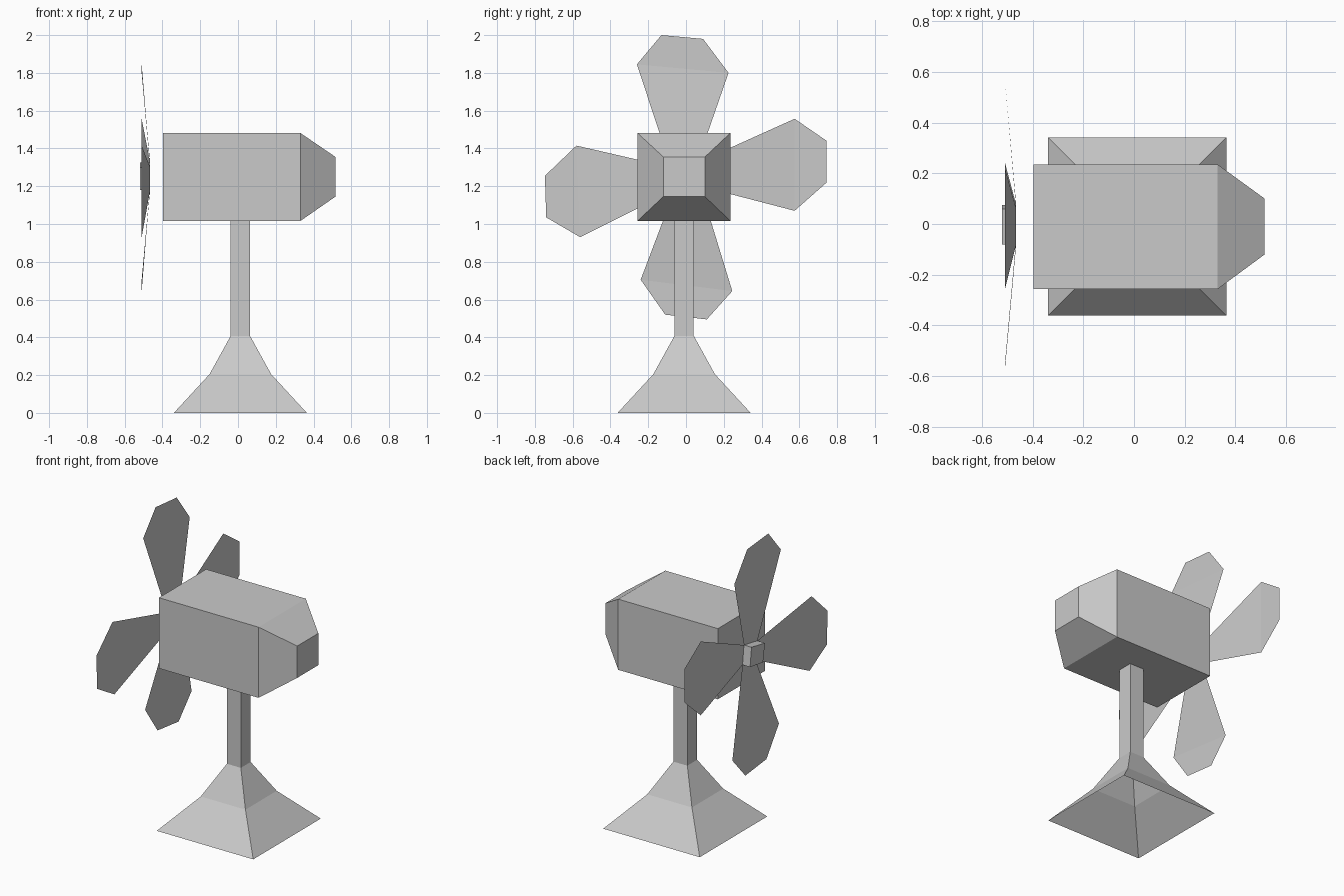
import bpy, bmesh

cube = bpy.data.objects.get("Cube")
if cube:
    bpy.data.objects.remove(cube, do_unlink=True)

grey = bpy.data.materials.new("plain grey")
grey.use_nodes = True
colour = (0.59, 0.59, 0.59, 1)
grey.diffuse_color = colour
grey.node_tree.nodes["Principled BSDF"].inputs["Base Color"].default_value = colour


def loft(name, rings, caps=(False, False), closed=True):
    """Skin a list of point rings, optionally capping the first and last."""
    bm = bmesh.new()
    loops = [[bm.verts.new(p) for p in ring] for ring in rings]
    for a, b in zip(loops, loops[1:]):
        count = len(a) if closed else len(a) - 1
        for i in range(count):
            j = (i + 1) % len(a)
            bm.faces.new((a[i], a[j], b[j], b[i]))
    for cap, ring in zip(caps, (loops[0], loops[-1])):
        if cap:
            bm.faces.new(ring)
    if closed:
        bmesh.ops.recalc_face_normals(bm, faces=bm.faces[:])
    mesh = bpy.data.meshes.new(name)
    bm.to_mesh(mesh)
    bm.free()
    mesh.materials.append(grey)
    obj = bpy.data.objects.new(name, mesh)
    bpy.context.collection.objects.link(obj)
    return obj


def square(half, z, cx=0.0125, cy=-0.01):
    return [(cx + sx * half, cy + sy * half, z)
            for sx, sy in ((-1, -1), (1, -1), (1, 1), (-1, 1))]


def upright(x, y0, y1, z0, z1):
    return [(x, y0, z0), (x, y1, z0), (x, y1, z1), (x, y0, z1)]


# Flared hollow foot running up into the mast
loft("base_and_mast", [square(0.352, 0), square(0.163, 0.205),
                       square(0.051, 0.408), square(0.051, 1.02)])

# Boxy housing with a tapered nose
loft("housing", [upright(-0.397, -0.257, 0.235, 1.016, 1.482),
                 upright(0.33, -0.257, 0.235, 1.016, 1.482),
                 upright(0.516, -0.12, 0.1, 1.145, 1.355)], caps=(True, True))

# Slightly turned square hub: corners (y, z) going clockwise
hub = [(-0.08, 1.30), (0.06, 1.325), (0.075, 1.20), (-0.06, 1.18)]
ROOT_X, BLADE_X, HUB_X = -0.465, -0.51, -0.52
loft("hub", [[(x, y, z) for y, z in hub] for x in (ROOT_X, HUB_X)],
     caps=(True, True))

# Thin blades, each growing from one hub side: widest pair, then tip pair
blades = {
    "top_blade": [(-0.26, 1.845), (0.225, 1.80), (-0.13, 2.0), (0.09, 1.98)],
    "back_blade": [(0.575, 1.557), (0.575, 1.07), (0.745, 1.44), (0.745, 1.22)],
    "bottom_blade": [(0.245, 0.645), (-0.24, 0.705), (0.11, 0.495), (-0.11, 0.52)],
    "front_blade": [(-0.56, 0.93), (-0.58, 1.415), (-0.74, 1.035), (-0.747, 1.255)],
}
for i, (name, pts) in enumerate(blades.items()):
    root = [hub[i], hub[(i + 1) % 4]]
    rows = ((ROOT_X, root), (BLADE_X, pts[:2]), (BLADE_X, pts[2:]))
    loft(name, [[(x, y, z) for y, z in row] for x, row in rows], closed=False)
